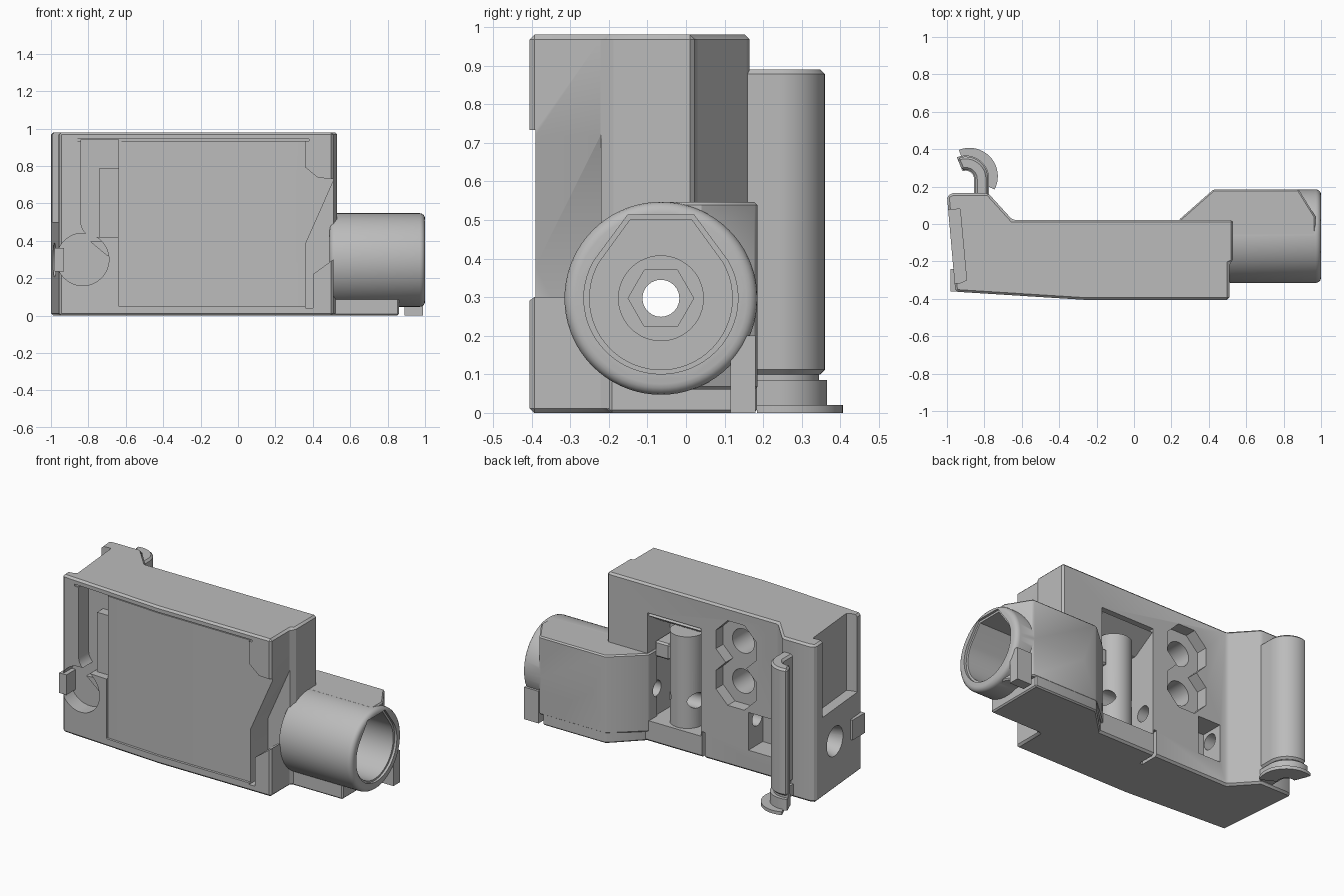
import bpy, bmesh, math
from mathutils import Vector

cube = bpy.data.objects.get("Cube")
if cube:
    bpy.data.objects.remove(cube)

grey = bpy.data.materials.new("plain grey")
grey.use_nodes = True
grey.diffuse_color = (0.5, 0.5, 0.5, 1)
grey.node_tree.nodes["Principled BSDF"].inputs["Base Color"].default_value = (0.5, 0.5, 0.5, 1)

AXIS_Y, AXIS_Z = -0.065, 0.297          # centre line of the bore
PLACE = {"x": lambda u, v, w: (w, u, v),
         "y": lambda u, v, w: (u, w, v),
         "z": lambda u, v, w: (u, v, w)}


def prism(name, pts, axis, a, b, bevel=0, segments=1, end_scale=1):
    """Extrude a 2D outline along an axis from a to b, with optional taper and bevel."""
    put = PLACE[axis]
    cu = sum(p[0] for p in pts) / len(pts)
    cv = sum(p[1] for p in pts) / len(pts)
    bm = bmesh.new()
    low = [bm.verts.new(put(u, v, a)) for u, v in pts]
    high = [bm.verts.new(put(cu + (u - cu) * end_scale, cv + (v - cv) * end_scale, b)) for u, v in pts]
    bm.faces.new(low)
    bm.faces.new(high)
    for i in range(len(pts)):
        j = (i + 1) % len(pts)
        bm.faces.new((low[i], low[j], high[j], high[i]))
    bmesh.ops.recalc_face_normals(bm, faces=bm.faces)
    if bevel:
        edges = [e for e in bm.edges if e.calc_face_angle(0) > math.radians(35)]
        bmesh.ops.bevel(bm, geom=edges, offset=bevel, segments=segments, profile=0.5, affect='EDGES')
    mesh = bpy.data.meshes.new(name)
    bm.to_mesh(mesh)
    bm.free()
    mesh.materials.append(grey)
    obj = bpy.data.objects.new(name, mesh)
    bpy.context.collection.objects.link(obj)
    return obj


def arc(u, v, r, start=0, end=360, n=48):
    full = end - start == 360
    steps = [math.radians(start + (end - start) * i / (n if full else n - 1)) for i in range(n)]
    return [(u + r * math.cos(t), v + r * math.sin(t)) for t in steps]


def rect(u0, u1, v0, v1):
    return [(u0, v0), (u1, v0), (u1, v1), (u0, v1)]


def boolean(target, other, op='DIFFERENCE', keep=False):
    mod = target.modifiers.new("join", 'BOOLEAN')
    mod.object, mod.operation, mod.solver = other, op, 'EXACT'
    bpy.context.view_layer.objects.active = target
    bpy.ops.object.modifier_apply(modifier=mod.name)
    if not keep:
        bpy.data.objects.remove(other)


def cut(target, *args, **kw):
    boolean(target, prism("cutter", *args, **kw))


def bore_circle(r, n=48):
    return arc(AXIS_Y, AXIS_Z, r, n=n)


# Main housing
housing = prism("housing", [(-1, 0.15), (-0.955, -0.362), (-0.27, -0.405), (0.51, -0.405), (0.51, -0.21),
                            (0.53, -0.2), (0.53, 0.022), (-0.65, 0.022), (-0.78, 0.165), (-0.97, 0.165)],
                "z", 0, 0.98, bevel=0.012)

# Front panel recess, bent to follow the front
cut(housing, [(-0.64, -0.5), (-0.27, -0.5), (-0.27, -0.39), (-0.64, -0.367)], "z", 0.05, 0.94)
cut(housing, rect(-0.28, 0.36, 0.05, 0.94), "y", -0.5, -0.39)
cut(housing, [(0.35, 0.3), (0.6, 0.3), (0.6, 0.73), (0.43, 0.735), (0.35, 0.8)], "y", -0.5, -0.39)
# Thin shadow groove under the upper rim
cut(housing, rect(-0.87, 0.38, 0.932, 0.945), "y", -0.5, -0.36)
# Deep corner recess beside the coupling
cut(housing, [(0.36, 0.04), (0.4, 0.04), (0.4, 0.22), (0.51, 0.3), (0.6, 0.3),
              (0.6, 0.73), (0.515, 0.73), (0.36, 0.38)], "y", -0.5, -0.22)
# Left channel and round thumb recess
cut(housing, [(-0.84, 0.94), (-0.84, 0.52)] + arc(-0.76, 0.5, 0.08, 180, 270, 8) +
    [(-0.64, 0.42), (-0.64, 0.94)], "y", -0.5, -0.27)
cut(housing, arc(-0.83, 0.3, 0.14), "y", -0.5, -0.27)
prism("channel_slat", rect(-0.74, -0.63, 0.41, 0.79), "y", -0.33, -0.2)
prism("pointer", [(-0.79, 0.395), (-0.64, 0.4), (-0.62, 0.3), (-0.7, 0.32)], "y", -0.365, -0.25)
prism("side_tab", rect(-0.98, -0.93, 0.235, 0.36), "y", -0.36, -0.24)

# Slot in the left end, open at the top
cut(housing, [(-1.1, 0.07), (-0.93, 0.08), (-0.895, -0.3), (-0.93, -0.315), (-1.1, -0.315)],
    "z", 0.5, 1.1)

# Rear openings
cut(housing, rect(-0.12, 0.25, 0.13, 0.8), "y", -0.2, 0.1)
cut(housing, rect(-0.145, -0.125, -0.1, 0.16), "y", -0.1, 0.1)
for z in (0.76, 0.51):
    octagon = arc(-0.36, z, 0.15, 22.5, 382.5, 8)
    cut(housing, octagon, "y", -0.05, 0.1)
    cut(housing, arc(-0.36, z, 0.075), "y", -0.22, 0.1)
cut(housing, rect(-0.6, -0.445, 0.13, 0.365), "y", -0.12, 0.1)

# Coupling: round collar blended into a flat-backed block
coupling = prism("coupling", bore_circle(0.25, 72), "x", 0.49, 1, bevel=0.028, segments=4)
block = prism("block", [(0.24, 0.022), (0.425, 0.185), (0.88, 0.185), (0.97, 0.04), (0.97, -0.065), (0.24, -0.065)],
              "z", 0.06, 0.547, bevel=0.008)
boolean(coupling, block, 'UNION')
base = prism("base", [(0.26, 0.022), (0.425, 0.184), (0.86, 0.184), (0.86, -0.2), (0.26, -0.2)], "z", 0, 0.11, bevel=0.008)
boolean(coupling, base, 'UNION')
foot = prism("foot", rect(0.89, 0.99, 0.115, 0.18), "z", 0, 0.2)
boolean(coupling, foot, 'UNION')

# Keyed socket: teardrop mouth, round step, hexagonal seat
mouth = arc(AXIS_Y, AXIS_Z, 0.185, -210, 30, 40) + [(AXIS_Y + 0.08, 0.5), (AXIS_Y - 0.08, 0.5)]
lip = [(AXIS_Y + (u - AXIS_Y) * 1.08, AXIS_Z + (v - AXIS_Z) * 1.06) for u, v in mouth]
cut(coupling, mouth, "x", 0.56, 1.1)
cut(coupling, lip, "x", 0.985, 1.1)
for part in (coupling, housing):
    cut(part, bore_circle(0.11), "x", 0.46, 0.7)
    cut(part, bore_circle(0.085, 6), "x", 0.38, 0.7, end_scale=1)

# Column and shelf inside the rear window
column = prism("window_column", arc(0.06, -0.1, 0.1), "z", 0.1, 0.7)
prism("window_shelf", [(-0.03, 0.8), (0.015, 0.78), (-0.13, 0.69), (-0.19, 0.69), (-0.19, 0.8)],
      "x", -0.12, 0.25)
latch = prism("window_latch", rect(0.15, 0.25, 0.5, 0.6), "y", -0.2, -0.05, bevel=0.01)

# Straight tunnel along the whole length, flared at the left end
tunnel = prism("tunnel_cutter", bore_circle(0.048, 24), "x", -1.1, 0.7)
for part in (housing, coupling, column):
    boolean(part, tunnel, keep=True)
bpy.data.objects.remove(tunnel)
cut(housing, bore_circle(0.1), "x", -1.02, -0.8, end_scale=0.5)


# Hooked rod at the rear left, with a foot flange
def hook(name, cx, cy, outer, inner, start, z0, z1, bevel=0, stem=True):
    pts = arc(cx, cy, outer, start, 112, 20)
    pts += arc(cx, cy, inner, start, 112, 20)[::-1]
    if stem:
        pts += [(cx + inner, 0.14), (cx + outer, 0.14)]
    return prism(name, pts, "z", z0, z1, bevel=bevel)


hook("hook_rod", -0.9, 0.24, 0.12, 0.05, 0, 0.1, 0.89, bevel=0.012)
hook("hook_neck", -0.9, 0.24, 0.105, 0.06, 0, 0.06, 0.12)
hook("hook_collar", -0.9, 0.24, 0.126, 0.045, 0, 0.015, 0.085)
hook("hook_flange", -0.88, 0.255, 0.152, 0.05, -28, 0, 0.02, stem=False)

# Shading
for obj in bpy.context.scene.objects:
    obj.select_set(obj.type == 'MESH')
bpy.context.view_layer.objects.active = housing
bpy.ops.object.shade_smooth_by_angle(angle=math.radians(30))
